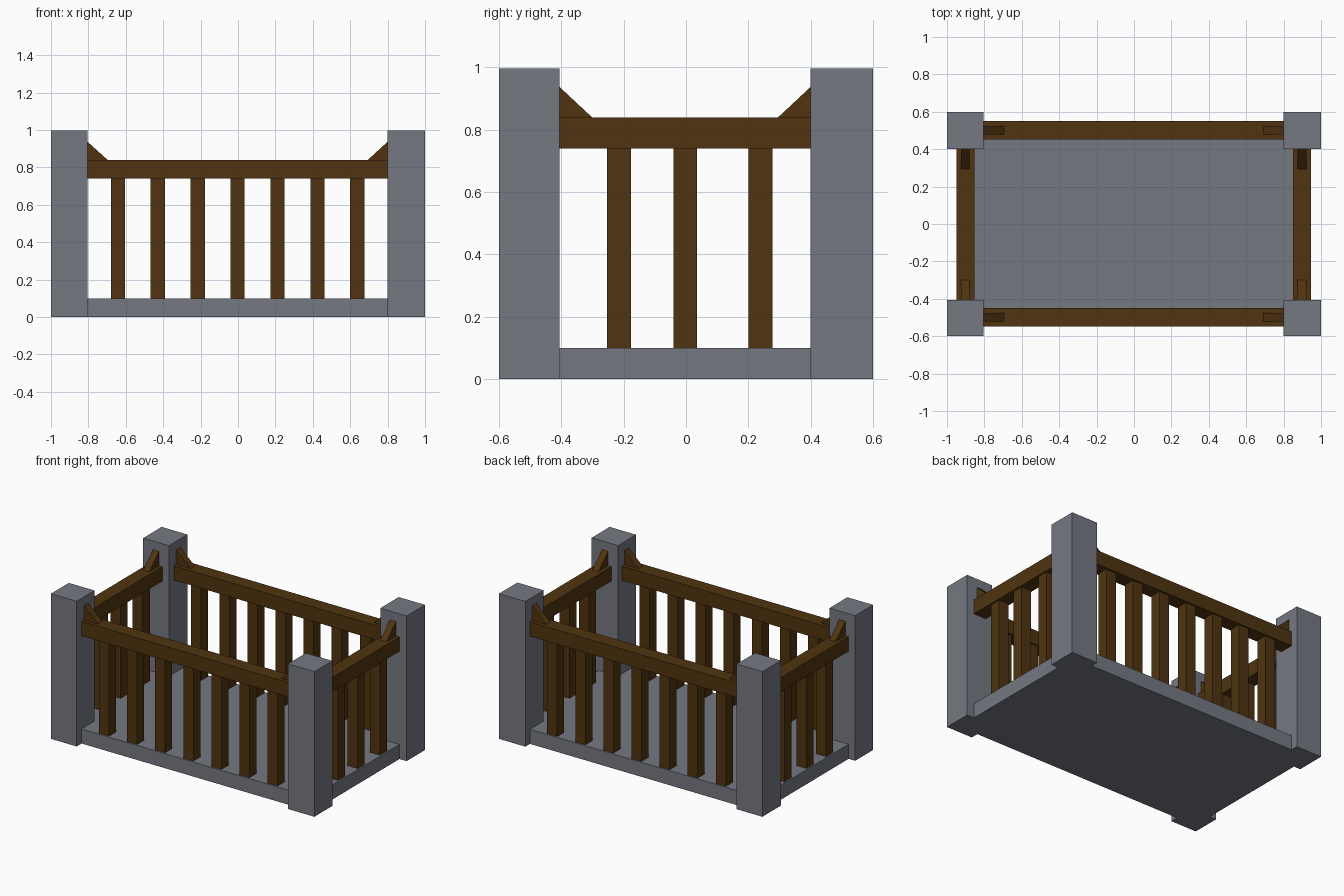
import bpy

if "Cube" in bpy.data.objects:
    bpy.data.objects.remove(bpy.data.objects["Cube"])

def material(name, rgb):
    m = bpy.data.materials.new(name)
    m.diffuse_color = (*rgb, 1)
    m.use_nodes = True
    m.node_tree.nodes["Principled BSDF"].inputs["Base Color"].default_value = m.diffuse_color
    return m

STONE = material("grey stone", (0.18, 0.19, 0.225))
WOOD = material("dark brown wood", (0.08, 0.034, 0.005))

def mesh_object(name, verts, faces, mat):
    me = bpy.data.meshes.new(name)
    me.from_pydata(verts, [], faces)
    me.materials.append(mat)
    ob = bpy.data.objects.new(name, me)
    bpy.context.collection.objects.link(ob)
    return ob

def box(name, x, y, z, mat):
    verts = [(a, b, c) for a in x for b in y for c in z]
    faces = [(0, 1, 3, 2), (4, 6, 7, 5), (0, 4, 5, 1),
             (2, 3, 7, 6), (0, 2, 6, 4), (1, 5, 7, 3)]
    return mesh_object(name, verts, faces, mat)

def wedge(name, start, end, across, along_x):
    """Triangular brace: tall at the post (start), tapering to the rail (end)."""
    prof = [(start, 0.838), (end, 0.838), (start, 0.937)]
    verts = [(u, v, z) if along_x else (v, u, z)
             for v in (across - 0.023, across + 0.023) for u, z in prof]
    faces = [(0, 1, 2), (3, 5, 4), (0, 3, 4, 1), (1, 4, 5, 2), (2, 5, 3, 0)]
    if (end < start) == along_x:
        faces = [f[::-1] for f in faces]
    return mesh_object(name, verts, faces, WOOD)

# floor slab
box("floor_slab", (-0.95, 0.946), (-0.547, 0.55), (0, 0.1), STONE)

# corner posts
for xn, x in (("left", (-1, -0.805)), ("right", (0.8, 1))):
    for yn, y in (("front", (-0.6, -0.406)), ("back", (0.4, 0.6))):
        box(f"{yn}_{xn}_post", x, y, (0, 0.996), STONE)

# front and back railings
for n, yc in (("front", -0.498), ("back", 0.502)):
    box(f"{n}_rail", (-0.805, 0.8), (yc - 0.049, yc + 0.049), (0.739, 0.838), WOOD)
    for i in range(7):
        xc = -0.642 + i * 0.2133
        box(f"{n}_baluster_{i + 1}", (xc - 0.038, xc + 0.038),
            (yc - 0.038, yc + 0.038), (0.1, 0.739), WOOD)
    wedge(f"{n}_left_brace", -0.805, -0.695, yc, True)
    wedge(f"{n}_right_brace", 0.8, 0.692, yc, True)

# side railings
for n, xc in (("left", -0.902), ("right", 0.898)):
    box(f"{n}_rail", (xc - 0.048, xc + 0.048), (-0.406, 0.4), (0.739, 0.838), WOOD)
    for i, yc in enumerate((-0.215, -0.002, 0.239)):
        box(f"{n}_baluster_{i + 1}", (xc - 0.038, xc + 0.038),
            (yc - 0.038, yc + 0.038), (0.1, 0.739), WOOD)
    wedge(f"{n}_front_brace", -0.406, -0.3, xc, False)
    wedge(f"{n}_back_brace", 0.4, 0.294, xc, False)

# make all normals point outward
import bmesh
for ob in bpy.context.collection.objects:
    bm = bmesh.new()
    bm.from_mesh(ob.data)
    bmesh.ops.recalc_face_normals(bm, faces=bm.faces)
    bm.to_mesh(ob.data)
    bm.free()
